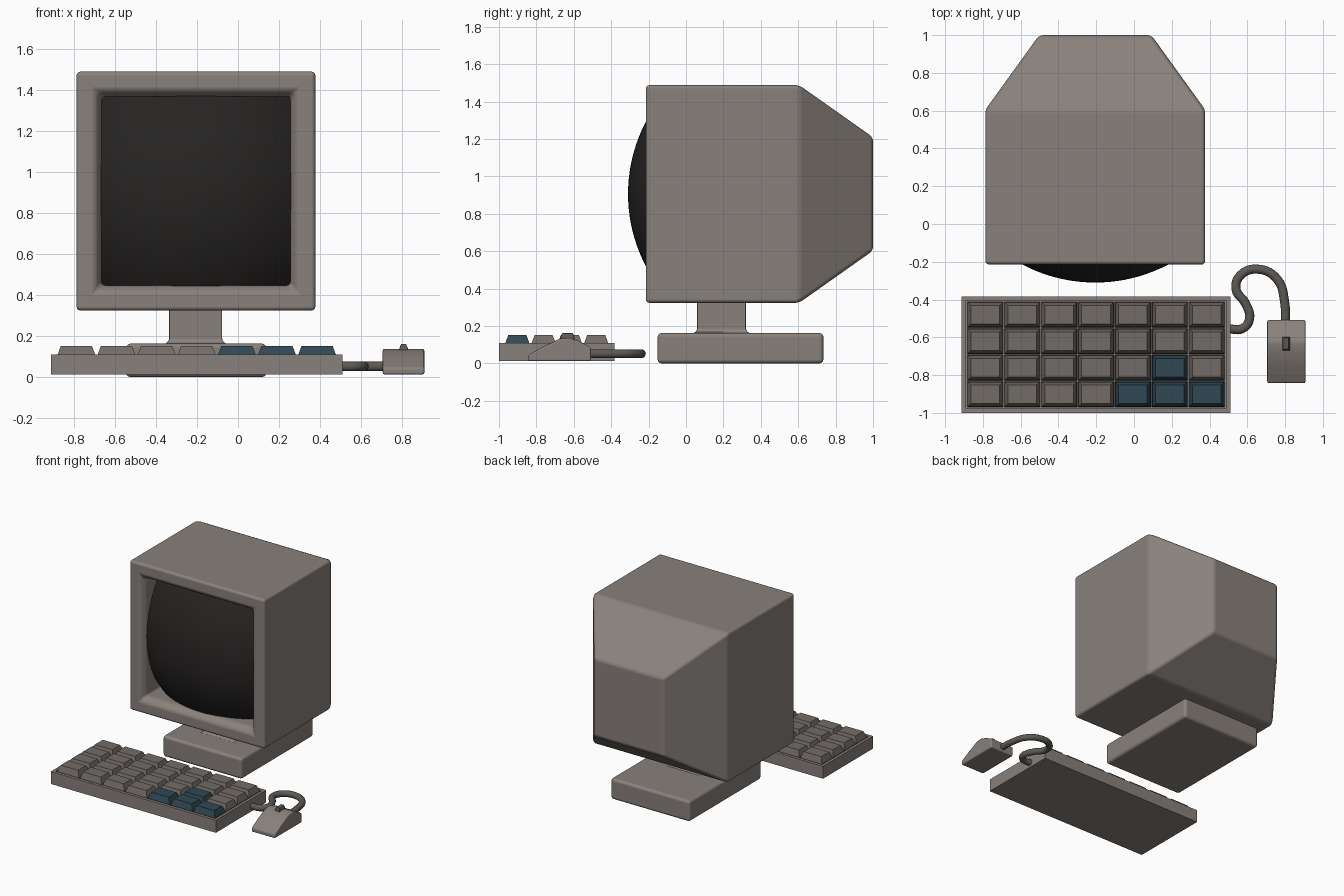
import bpy, bmesh, math
from mathutils import Vector

if "Cube" in bpy.data.objects:
    bpy.data.objects.remove(bpy.data.objects["Cube"])

CX, CZ = -0.205, 0.906          # monitor axis


def material(name, rgb):
    m = bpy.data.materials.new(name)
    m.diffuse_color = (*rgb, 1)
    m.use_nodes = True
    m.node_tree.nodes["Principled BSDF"].inputs["Base Color"].default_value = m.diffuse_color
    return m


CASE = material("case", (0.25, 0.22, 0.20))
KEYS = material("key_grey", (0.17, 0.15, 0.135))
BLUE = material("key_blue", (0.03, 0.065, 0.09))
DARK = material("screen_dark", (0.02, 0.018, 0.017))
CABLE = material("cable_grey", (0.11, 0.10, 0.09))


def finish(bm, name, mat, bevel=0, segments=3, smooth=True):
    bmesh.ops.recalc_face_normals(bm, faces=bm.faces)
    me = bpy.data.meshes.new(name)
    bm.to_mesh(me)
    bm.free()
    ob = bpy.data.objects.new(name, me)
    bpy.context.collection.objects.link(ob)
    me.materials.append(mat)
    if bevel:
        mod = ob.modifiers.new("bevel", "BEVEL")
        mod.width, mod.segments = bevel, segments
        mod.limit_method, mod.angle_limit = "ANGLE", math.radians(25)
        mod.harden_normals = smooth
    if smooth:
        for p in me.polygons:
            p.use_smooth = True
    return ob


def loft(bm, rings, cap_start=True, cap_end=True):
    """Bridge rings of points with quads."""
    vs = [[bm.verts.new(p) for p in r] for r in rings]
    for a, b in zip(vs, vs[1:]):
        n = len(a)
        for i in range(n):
            bm.faces.new((a[i], a[(i + 1) % n], b[(i + 1) % n], b[i]))
    if cap_start:
        bm.faces.new(vs[0])
    if cap_end:
        bm.faces.new(vs[-1])


def rect(x0, x1, y0, y1, z):
    return [(x0, y0, z), (x1, y0, z), (x1, y1, z), (x0, y1, z)]


def square_y(half, y, half_z=None):
    hz = half_z or half
    return [(CX - half, y, CZ - hz), (CX + half, y, CZ - hz),
            (CX + half, y, CZ + hz), (CX - half, y, CZ + hz)]


# monitor case: recessed opening, bezel, box and tapered back
bm = bmesh.new()
loft(bm, [square_y(0.46, 0.06), square_y(0.46, -0.17), square_y(0.49, -0.215),
          square_y(0.582, -0.215), square_y(0.582, 0.605),
          square_y(0.297, 1.0, 0.303)])
finish(bm, "monitor_case", CASE, 0.02)

# bulging screen: square piece of a sphere
bm = bmesh.new()
bmesh.ops.create_grid(bm, x_segments=24, y_segments=24, size=0.468)
R = 0.83
for v in bm.verts:
    x, z = v.co.x, v.co.y
    v.co = (CX + x, -0.31 + R - math.sqrt(R * R - x * x - z * z), CZ + z)
screen = finish(bm, "screen", DARK)
if screen.data.polygons[0].normal.y > 0:
    screen.data.flip_normals()

# stand base and flared neck
bm = bmesh.new()
loft(bm, [rect(-0.545, 0.138, -0.152, 0.735, z) for z in (0.0, 0.163)])
finish(bm, "stand_base", CASE, 0.022)

bm = bmesh.new()
rings = []
for z, grow in ((0.15, 0.02), (0.163, 0.02), (0.168, 0.01), (0.183, 0.0), (0.34, 0.0)):
    rings.append(rect(-0.335 - grow, -0.077 + grow, 0.06 - grow, 0.32 + grow, z))
loft(bm, rings)
finish(bm, "stand_neck", CASE, 0.006, 2)

# keyboard tray with sunken bed
KX0, KX1, KY0, KY1 = -0.885, 0.483, -0.972, -0.41
bm = bmesh.new()
loft(bm, [rect(-0.912, 0.51, -1.0, -0.383, 0.012),
          rect(-0.912, 0.51, -1.0, -0.383, 0.109),
          rect(KX0 - 0.005, KX1 + 0.005, KY0 - 0.005, KY1 + 0.005, 0.109),
          rect(KX0 - 0.005, KX1 + 0.005, KY0 - 0.005, KY1 + 0.005, 0.085)])
finish(bm, "keyboard_tray", CASE, smooth=False)

# keys: 7 x 4 tapered caps, four of them blue
px, py = (KX1 - KX0) / 7, (KY1 - KY0) / 4
blue = {(4, 0), (5, 0), (6, 0), (5, 1)}
for name, mat, want in (("grey_keys", KEYS, False), ("blue_keys", BLUE, True)):
    bm = bmesh.new()
    for c in range(7):
        for r in range(4):
            if ((c, r) in blue) != want:
                continue
            x, y = KX0 + c * px, KY0 + r * py
            loft(bm, [rect(x + i, x + px - i, y + i, y + py - i, z)
                      for i, z in ((0.003, 0.084), (0.006, 0.109), (0.022, 0.152))])
    finish(bm, name, mat, smooth=False)

# mouse body: side profile extruded across x
profile = [(-0.843, 0.012), (-0.843, 0.045), (-0.76, 0.092), (-0.675, 0.132),
           (-0.625, 0.138), (-0.58, 0.122), (-0.508, 0.085), (-0.508, 0.012)]
bm = bmesh.new()
loft(bm, [[(x, y, z) for y, z in profile] for x in (0.705, 0.908)])
finish(bm, "mouse_body", CASE, 0.01, 2)

# mouse button
bm = bmesh.new()
loft(bm, [rect(0.786, 0.827, -0.67, -0.597, 0.11),
          rect(0.786, 0.827, -0.67, -0.597, 0.14),
          rect(0.795, 0.818, -0.663, -0.604, 0.162)])
finish(bm, "mouse_button", CABLE, 0.004, 2)

# cable from keyboard to mouse
path = [(0.49, -0.553), (0.575, -0.553), (0.612, -0.5), (0.59, -0.42), (0.54, -0.345),
        (0.565, -0.27), (0.665, -0.24), (0.76, -0.295), (0.797, -0.41), (0.802, -0.53)]
cu = bpy.data.curves.new("cable", "CURVE")
cu.dimensions = "3D"
cu.bevel_depth, cu.bevel_resolution, cu.resolution_u = 0.024, 3, 6
cu.use_fill_caps = True
sp = cu.splines.new("BEZIER")
sp.bezier_points.add(len(path) - 1)
for bp, (x, y) in zip(sp.bezier_points, path):
    bp.co = Vector((x, y, 0.052))
    bp.handle_left_type = bp.handle_right_type = "AUTO"
cu.materials.append(CABLE)
bpy.context.collection.objects.link(bpy.data.objects.new("cable", cu))
